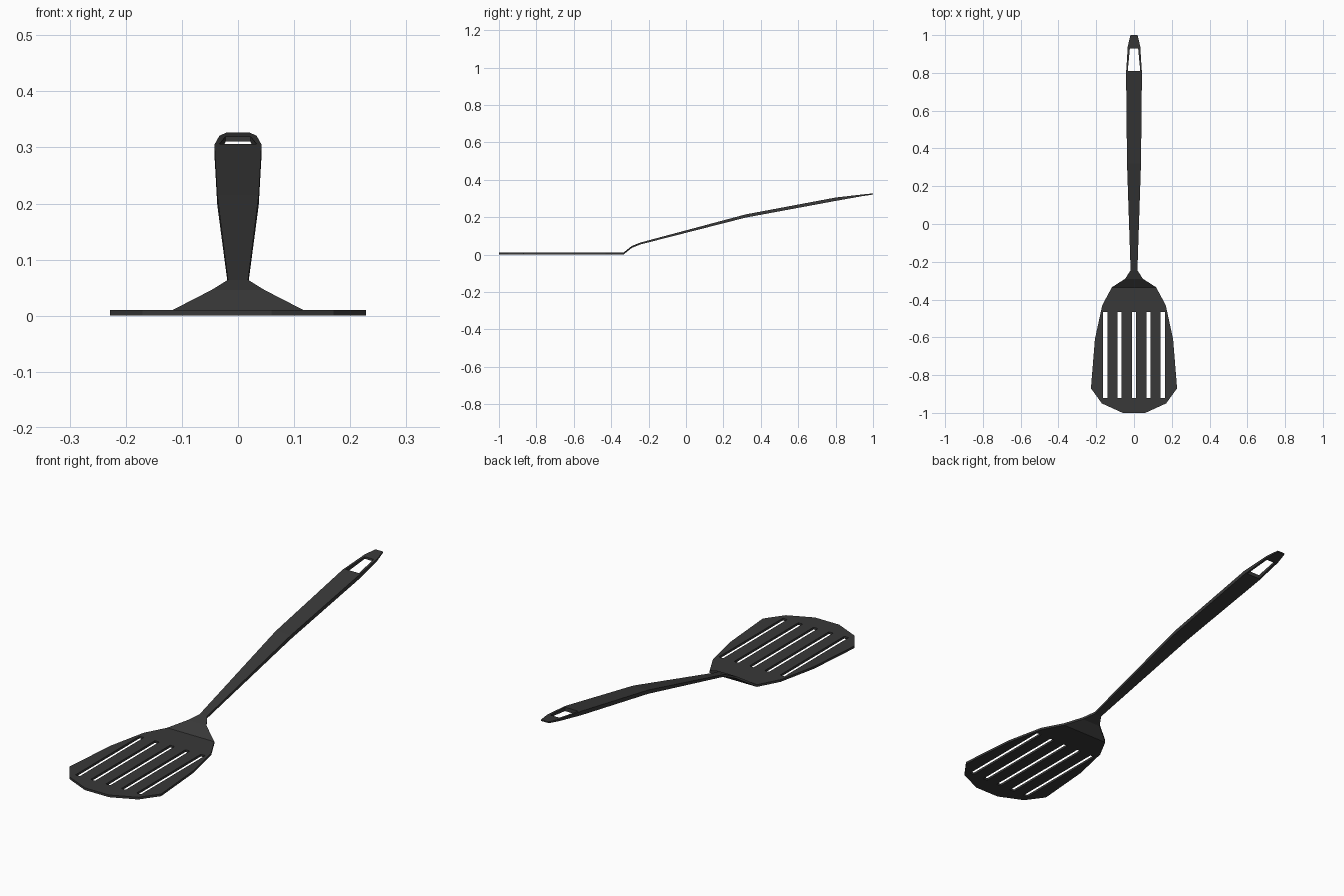
import bpy, bmesh

if "Cube" in bpy.data.objects:
    bpy.data.objects.remove(bpy.data.objects["Cube"])

black = bpy.data.materials.new("charcoal nylon")
black.diffuse_color = (0.04, 0.04, 0.04, 1)
black.use_nodes = True
black.node_tree.nodes["Principled BSDF"].inputs["Base Color"].default_value = black.diffuse_color


def loft(name, sections):
    """Closed strip through rectangular sections (y, half width, z bottom, z top)."""
    bm = bmesh.new()
    rings = [[bm.verts.new(p) for p in ((-w, y, b), (w, y, b), (w, y, t), (-w, y, t))]
             for y, w, b, t in sections]
    for a, c in zip(rings, rings[1:]):
        for i in range(4):
            j = (i + 1) % 4
            bm.faces.new((a[i], a[j], c[j], c[i]))
    bm.faces.new(rings[0])
    bm.faces.new(rings[-1])
    bmesh.ops.recalc_face_normals(bm, faces=bm.faces)
    me = bpy.data.meshes.new(name)
    bm.to_mesh(me)
    bm.free()
    me.materials.append(black)
    ob = bpy.data.objects.new(name, me)
    bpy.context.collection.objects.link(ob)
    return ob


def cut(target, cutter):
    cutter.hide_render = True
    cutter.hide_viewport = True
    mod = target.modifiers.new("cut", 'BOOLEAN')
    mod.operation = 'DIFFERENCE'
    mod.solver = 'EXACT'
    mod.object = cutter


# Flat blade with a rounded front edge
blade = loft("blade", [
    (-1.0, 0.06, 0, 0.01), (-0.95, 0.17, 0, 0.01), (-0.87, 0.228, 0, 0.01),
    (-0.61, 0.207, 0, 0.01), (-0.43, 0.168, 0, 0.01), (-0.335, 0.117, 0, 0.01)])

# Five long slots
for i in range(-2, 3):
    slot = loft("slot_cutter", [(-0.92, 0.011, -0.1, 0.1), (-0.465, 0.011, -0.1, 0.1)])
    slot.location.x = i * 0.076
    cut(blade, slot)

# Neck rising from blade to handle
loft("neck", [(-0.335, 0.117, 0, 0.01), (-0.29, 0.047, 0.036, 0.046),
              (-0.245, 0.018, 0.054, 0.064)])

# Long bent handle
handle = loft("handle", [
    (-0.245, 0.018, 0.054, 0.064), (0.32, 0.037, 0.198, 0.215),
    (0.8, 0.042, 0.287, 0.305), (0.94, 0.033, 0.312, 0.321), (1.0, 0.019, 0.321, 0.327)])

# Hanging hole in the handle end
cut(handle, loft("hole_cutter", [(0.81, 0.033, 0.2, 0.4), (0.93, 0.022, 0.2, 0.4)]))
